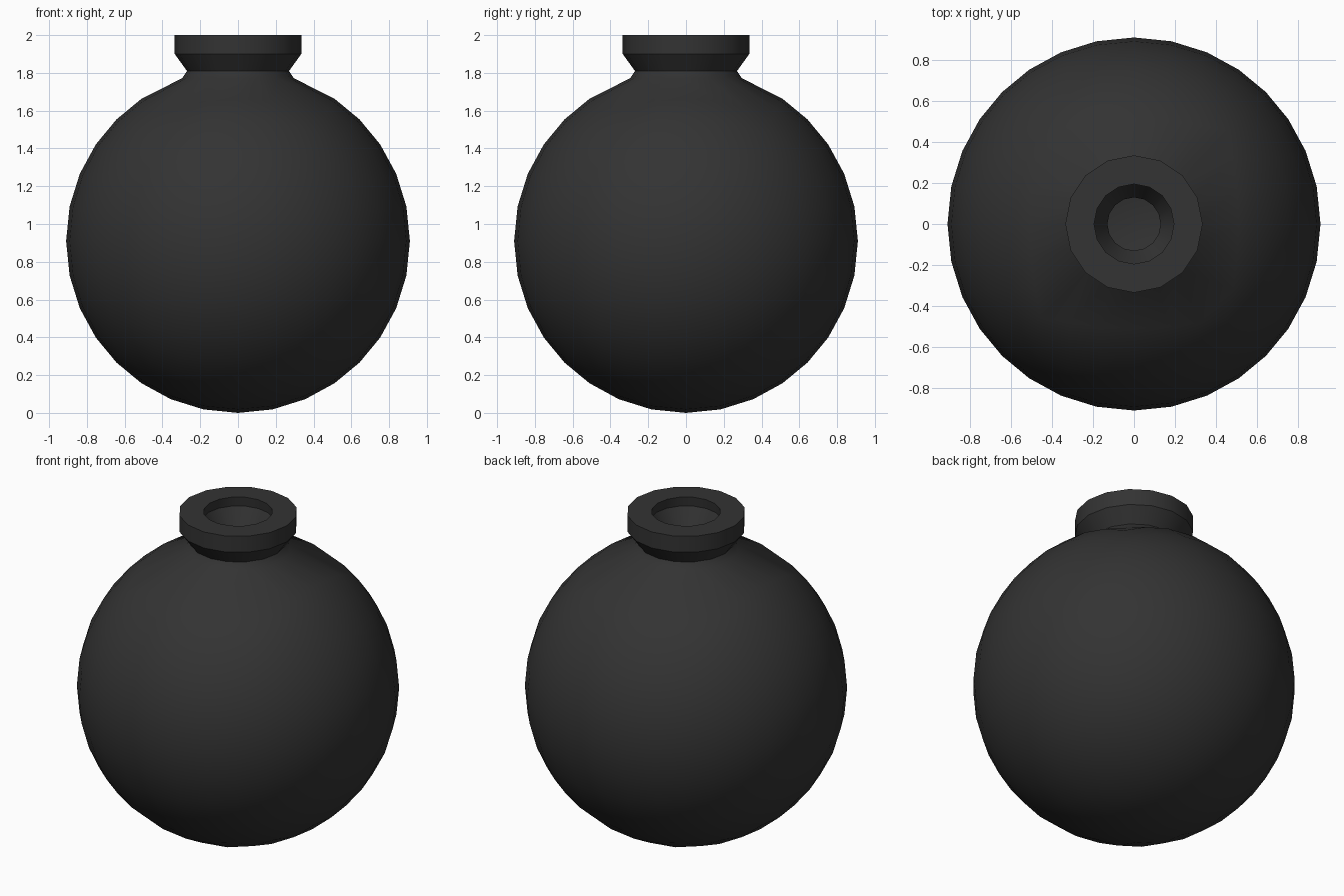
import bpy, bmesh, math

if "Cube" in bpy.data.objects:
    bpy.data.objects.remove(bpy.data.objects["Cube"])

R = 0.91        # body radius, also the height of its centre
WALL = 0.14     # thickness of the shell

mat = bpy.data.materials.new("charcoal")
mat.diffuse_color = (0.033, 0.033, 0.033, 1)
mat.use_nodes = True
mat.node_tree.nodes["Principled BSDF"].inputs["Base Color"].default_value = mat.diffuse_color

# Round body: subdivided cube
bpy.ops.mesh.primitive_cube_add(size=2)
vase = bpy.context.object
vase.name = "round_vase"
sub = vase.modifiers.new("subdivide", 'SUBSURF')
sub.levels = 3
bpy.ops.object.modifier_apply(modifier=sub.name)

bm = bmesh.new()
bm.from_mesh(vase.data)
for v in bm.verts:
    v.co = v.co.normalized() * R
    v.co.z += R

# Mouth: open the top and round off the hole
top = []
for f in bm.faces:
    c = f.calc_center_median()
    if c.z > R and abs(c.x) < 0.31 and abs(c.y) < 0.31:
        top.append(f)
bmesh.ops.delete(bm, geom=top, context='FACES')


def set_ring(verts, radius, z):
    step = math.pi / 8
    for v in verts:
        a = round(math.atan2(v.co.y, v.co.x) / step) * step
        v.co = (radius * math.cos(a), radius * math.sin(a), z)


edges = [e for e in bm.edges if e.is_boundary]
set_ring({v for e in edges for v in e.verts}, 0.295, 1.772)

# Neck, flare and upright rim
for radius, z in [(0.27, 1.81), (0.335, 1.90), (0.335, 2.0)]:
    geom = bmesh.ops.extrude_edge_only(bm, edges=edges)["geom"]
    edges = [g for g in geom if isinstance(g, bmesh.types.BMEdge)]
    set_ring({v for e in edges for v in e.verts}, radius, z)

bmesh.ops.recalc_face_normals(bm, faces=bm.faces[:])
bm.to_mesh(vase.data)
bm.free()

# Hollow shell
shell = vase.modifiers.new("shell", 'SOLIDIFY')
shell.thickness = WALL
shell.offset = -1
bpy.ops.object.modifier_apply(modifier=shell.name)

vase.data.materials.clear()
vase.data.materials.append(mat)
bpy.ops.object.shade_smooth_by_angle(angle=math.radians(30))
